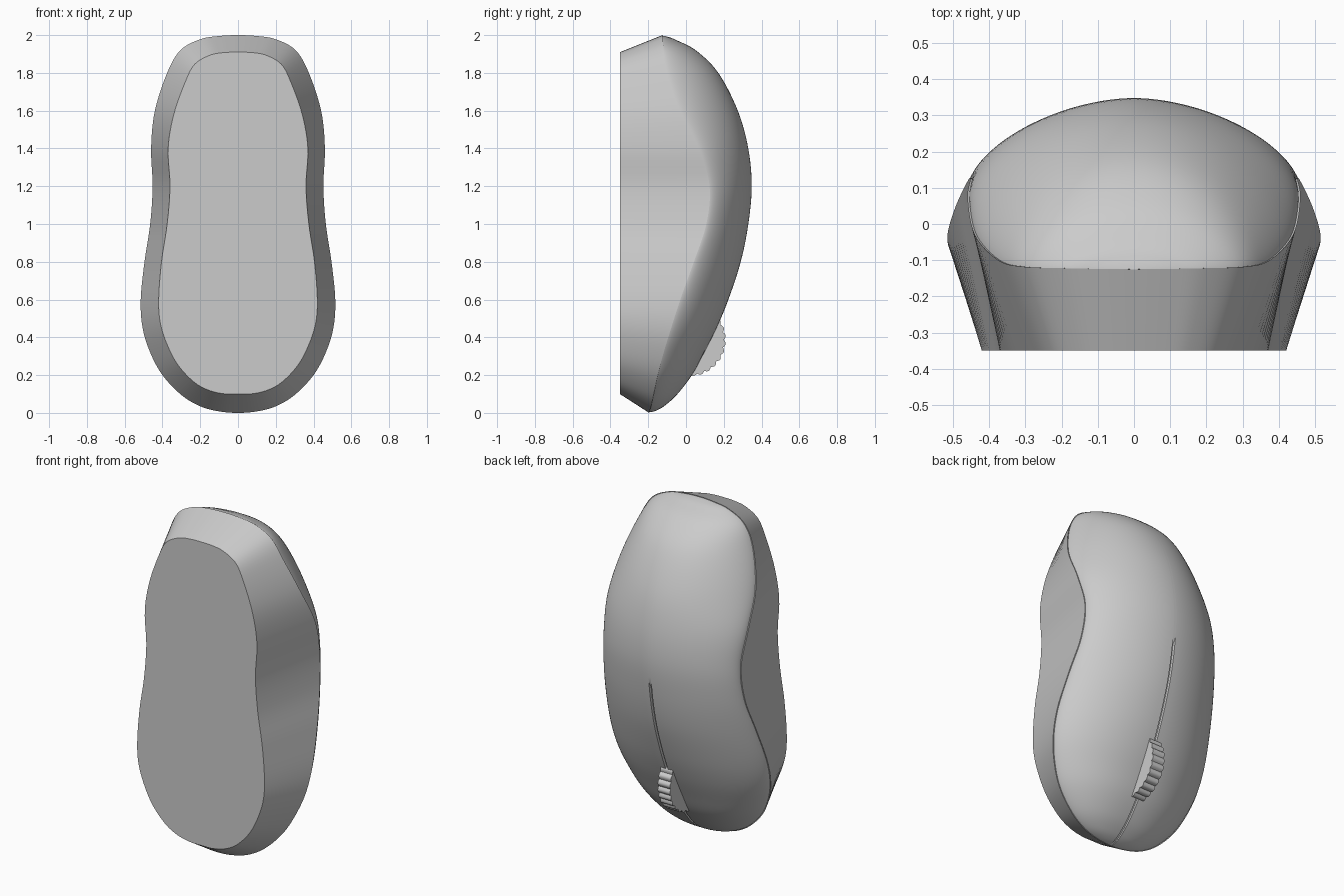
import bpy, bmesh, math

if "Cube" in bpy.data.objects:
    bpy.data.objects.remove(bpy.data.objects["Cube"], do_unlink=True)

GREY = (0.6, 0.6, 0.6, 1.0)
grey = bpy.data.materials.new("plain grey")
grey.use_nodes = True
grey.diffuse_color = GREY
grey.node_tree.nodes["Principled BSDF"].inputs["Base Color"].default_value = GREY

# Stations from bottom to top:
# seam half width, seam z, seam y, foot half width, foot z, crown y
STATIONS = [
    (0.00, 0.000, -0.195, 0.00, 0.100, -0.195),
    (0.10, 0.008, -0.193, 0.08, 0.102, -0.160),
    (0.20, 0.035, -0.185, 0.16, 0.122, -0.113),
    (0.30, 0.095, -0.172, 0.235, 0.165, -0.047),
    (0.40, 0.200, -0.150, 0.315, 0.250, 0.033),
    (0.465, 0.32, -0.118, 0.37, 0.350, 0.098),
    (0.505, 0.45, -0.078, 0.41, 0.470, 0.163),
    (0.515, 0.60, -0.030, 0.42, 0.600, 0.225),
    (0.495, 0.80, 0.042, 0.405, 0.80, 0.290),
    (0.465, 1.00, 0.108, 0.375, 1.00, 0.330),
    (0.452, 1.20, 0.125, 0.36, 1.200, 0.348),
    (0.460, 1.40, 0.070, 0.37, 1.400, 0.330),
    (0.440, 1.60, -0.030, 0.34, 1.580, 0.275),
    (0.375, 1.80, -0.100, 0.28, 1.750, 0.173),
    (0.305, 1.92, -0.118, 0.23, 1.845, 0.055),
    (0.20, 1.978, -0.122, 0.15, 1.893, -0.055),
    (0.10, 1.995, -0.124, 0.08, 1.907, -0.100),
    (0.00, 2.000, -0.125, 0.00, 1.910, -0.125),
]
FOOT_Y = -0.35
GROOVE_TOP, GROOVE_HALF, GROOVE_DEPTH = 1.06, 0.008, 0.016


def smooth_rows(stations, steps):
    """Catmull-Rom rows, mirrored past both ends."""
    def flip(s):
        return (-s[0], s[1], s[2], -s[3], s[4], s[5])
    pts = [flip(stations[1])] + stations + [flip(stations[-2])]
    rows = []
    for i in range(1, len(pts) - 2):
        for k in range(steps):
            t = k / steps
            rows.append([0.5 * (2 * b + (c - a) * t + (2*a - 5*b + 4*c - d) * t*t
                                + (3*b - a - 3*c + d) * t**3)
                         for a, b, c, d in zip(*pts[i - 1:i + 3])])
    return rows + [list(stations[-1])]


def finish(name, bm):
    bmesh.ops.remove_doubles(bm, verts=bm.verts, dist=0.00005)
    bmesh.ops.recalc_face_normals(bm, faces=bm.faces)
    mesh = bpy.data.meshes.new(name)
    bm.to_mesh(mesh)
    bm.free()
    mesh.materials.append(grey)
    ob = bpy.data.objects.new(name, mesh)
    bpy.context.collection.objects.link(ob)
    bpy.ops.object.select_all(action='DESELECT')
    ob.select_set(True)
    bpy.context.view_layer.objects.active = ob
    bpy.ops.object.shade_smooth_by_angle(angle=math.radians(32))
    return ob


def loft(name, rows):
    bm = bmesh.new()
    grid = [[bm.verts.new(p) for p in row] for row in rows]
    for a, b in zip(grid, grid[1:]):
        for j in range(len(a) - 1):
            bm.faces.new((a[j], a[j + 1], b[j + 1], b[j]))
    return finish(name, bm)


def mirrored(half):
    return half + [(-x, y, z) for x, y, z in reversed(half)]


def inset_z(z, k):
    return 1 + (z - 1) * k


rows = smooth_rows(STATIONS, 6)

# Lower body: flat foot, drafted wall and a narrow ledge under the shell
loft("lower_body", [mirrored([(x * 0.96, y, inset_z(z, 0.98)), (x, y, z), (xf, FOOT_Y, zf)])
                    for x, z, y, xf, zf, c in rows])


# Upper shell: arched sections with a shallow groove down the middle
def shell_section(x, z, y, c):
    rise = max(c - y, 0.0)
    power = 1.8 + 0.7 * abs(z - 1.1) ** 2
    w = x * 0.988
    zz = inset_z(z, 0.997)

    def top(px):
        u = min(abs(px) / w, 1.0) if w > 1e-6 else 0.0
        return y + rise * max(1 - u ** power, 0.0) ** 0.67
    g = min(GROOVE_HALF, w * 0.3)
    depth = min(GROOVE_DEPTH, rise * 0.5) if z < GROOVE_TOP else 0.0
    half = [(x * 0.95, y - 0.001, inset_z(z, 0.975))]
    n = 24
    for i in range(n):
        px = g + (w - g) * math.cos(i / n * math.pi / 2)
        half.append((px, top(px), zz))
    half.append((g, top(g), zz))
    half.append((g * 0.9, top(g) - depth, zz))
    return mirrored(half)


loft("upper_shell", [shell_section(x, z, y, c) for x, z, y, xf, zf, c in rows])

# Scroll wheel: ribbed disc on a sideways axle
bm = bmesh.new()
RIBS, PER, HALF = 28, 6, 0.04
rims = []
for side in (-HALF, HALF):
    rim = []
    for i in range(RIBS * PER):
        a = 2 * math.pi * i / (RIBS * PER)
        r = 0.183 + 0.011 * abs(math.sin(a * RIBS / 2))
        rim.append(bm.verts.new((side, 0.017 + r * math.cos(a), 0.387 + r * math.sin(a))))
    bm.faces.new(rim)
    rims.append(rim)
for i in range(RIBS * PER):
    j = (i + 1) % (RIBS * PER)
    bm.faces.new((rims[0][i], rims[0][j], rims[1][j], rims[1][i]))
finish("scroll_wheel", bm)
